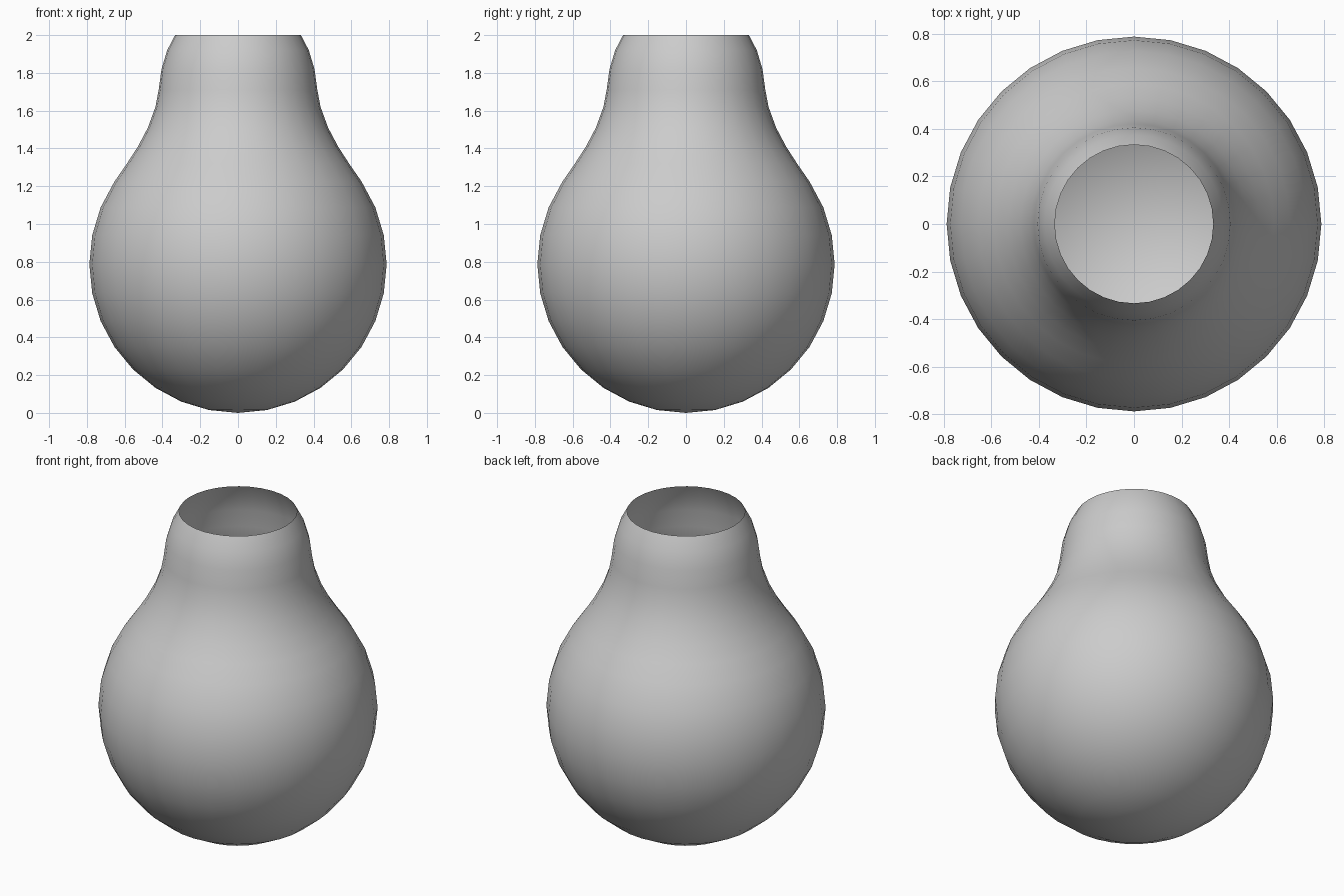
import bpy, bmesh, math

if "Cube" in bpy.data.objects:
    bpy.data.objects.remove(bpy.data.objects["Cube"])

SEGMENTS = 32
R = 0.787

# Round body: lower part of a sphere, bottom pole up to the shoulder
profile = []
for i in range(0, 12):
    a = math.radians(11.25 * i)
    profile.append((R * math.sin(a), R - R * math.cos(a)))

# Shoulder, neck and inward-curving open rim (radius, height)
profile += [(0.588, 1.32), (0.53, 1.41), (0.477, 1.51), (0.437, 1.62), (0.42, 1.71),
            (0.405, 1.82), (0.375, 1.92), (0.333, 2.0)]

# Revolve the profile into a thin open bulb
bm = bmesh.new()
verts = [bm.verts.new((r, 0, z)) for r, z in profile]
edges = [bm.edges.new(pair) for pair in zip(verts, verts[1:])]
bmesh.ops.spin(bm, geom=verts + edges, cent=(0, 0, 0), axis=(0, 0, 1),
               angle=math.tau, steps=SEGMENTS, use_merge=False)
bmesh.ops.remove_doubles(bm, verts=bm.verts, dist=1e-4)
bmesh.ops.recalc_face_normals(bm, faces=bm.faces)

# Keep normals facing outward
if sum(f.normal.dot(f.calc_center_median() - f.calc_center_median().project((0, 0, 1)))
       for f in bm.faces) < 0:
    bmesh.ops.reverse_faces(bm, faces=bm.faces)
for f in bm.faces:
    f.smooth = True

mesh = bpy.data.meshes.new("bulb_vessel")
bm.to_mesh(mesh)
bm.free()
vessel = bpy.data.objects.new("bulb_vessel", mesh)
bpy.context.collection.objects.link(vessel)
